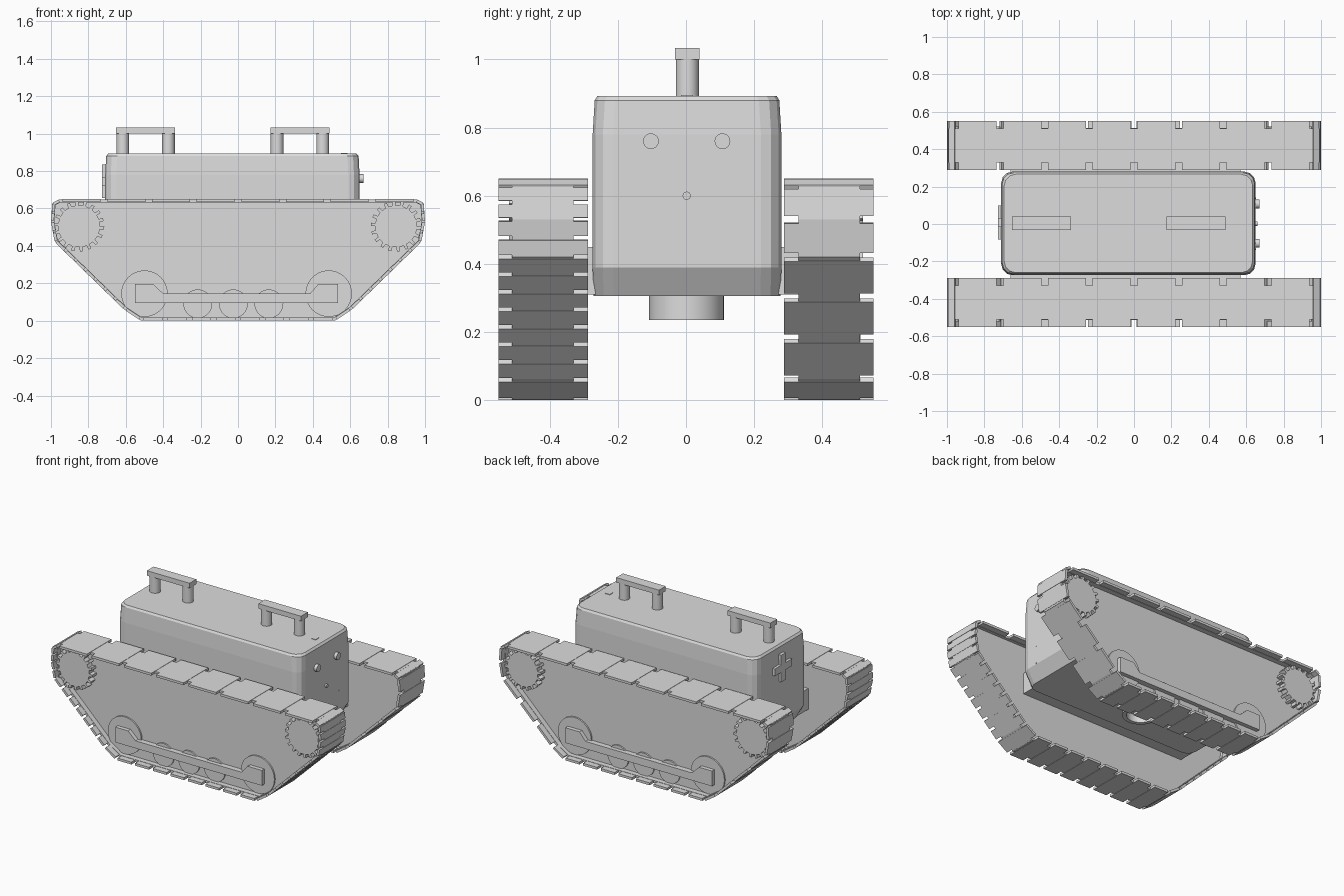
import bpy, bmesh, math
from mathutils import Vector

if "Cube" in bpy.data.objects:
    bpy.data.objects.remove(bpy.data.objects["Cube"])

grey = bpy.data.materials.new("plain_grey")
grey.diffuse_color = (0.72, 0.72, 0.72, 1)
grey.use_nodes = True
grey.node_tree.nodes["Principled BSDF"].inputs["Base Color"].default_value = grey.diffuse_color


def finish(name, bm, smooth=False):
    bmesh.ops.recalc_face_normals(bm, faces=bm.faces)
    me = bpy.data.meshes.new(name)
    bm.to_mesh(me)
    bm.free()
    me.materials.append(grey)
    ob = bpy.data.objects.new(name, me)
    bpy.context.collection.objects.link(ob)
    if smooth:
        bpy.ops.object.select_all(action='DESELECT')
        ob.select_set(True)
        bpy.context.view_layer.objects.active = ob
        bpy.ops.object.shade_smooth_by_angle(angle=math.radians(35))
    return ob


def loft(bm, rings):
    """Skin a list of equal-length rings and cap both ends."""
    vs = [[bm.verts.new(p) for p in r] for r in rings]
    n = len(vs[0])
    for a, b in zip(vs, vs[1:]):
        for i in range(n):
            j = (i + 1) % n
            bm.faces.new((a[i], a[j], b[j], b[i]))
    bm.faces.new(vs[0])
    bm.faces.new(vs[-1])


def prism_y(bm, pts, y0, y1):
    loft(bm, [[(x, y, z) for x, z in pts] for y in (y0, y1)])


def prism_x(bm, pts, x0, x1):
    loft(bm, [[(x, y, z) for y, z in pts] for x in (x0, x1)])


def prism_z(bm, pts, z0, z1):
    loft(bm, [[(x, y, z) for x, y in pts] for z in (z0, z1)])


def circle(cx, cy, r, n=32):
    return [(cx + r * math.cos(2 * math.pi * i / n),
             cy + r * math.sin(2 * math.pi * i / n)) for i in range(n)]


def rect(a0, a1, b0, b1):
    return [(a0, b0), (a1, b0), (a1, b1), (a0, b1)]


def part(name, prism, pts, a, b, smooth=False):
    bm = bmesh.new()
    prism(bm, pts, a, b)
    return finish(name, bm, smooth)


# Hull: rounded plan, bevelled top edge, sloped lower ends
def plan(z, dx, dy, r=0.06):
    x0, x1, y0, y1 = -0.71 + dx, 0.65 - dx, -0.274 + dy, 0.28 - dy
    ring = []
    for cx, cy, a0 in ((x1 - r, y1 - r, 0), (x0 + r, y1 - r, 90),
                       (x0 + r, y0 + r, 180), (x1 - r, y0 + r, 270)):
        for k in range(4):
            a = math.radians(a0 + 30 * k)
            ring.append((cx + r * math.cos(a), cy + r * math.sin(a), z))
    return ring


bm = bmesh.new()
loft(bm, [plan(0.305, 0.05, 0.002), plan(0.39, 0, 0), plan(0.78, 0, 0),
          plan(0.88, 0.005, 0.006), plan(0.893, 0.016, 0.014)])
finish("hull", bm)

# Cross plate joining hull and tracks, and hollow round base underneath
part("track_mount", prism_y, rect(-0.66, 0.57, 0.31, 0.45), -0.36, 0.36)
bm = bmesh.new()
loft(bm, [[(x, y, z) for x, y in circle(-0.05, 0.002, r)]
          for r, z in ((0.11, 0.31), (0.11, 0.235), (0.085, 0.235), (0.085, 0.285))])
finish("base_ring", bm, True)

# Grab handles on the roof
for i, cx in enumerate((-0.494, 0.331)):
    part(f"handle_bar_{i}", prism_z, rect(cx - 0.158, cx + 0.158, -0.032, 0.039), 1.0, 1.033)
    for j, dx in enumerate((-0.122, 0.122)):
        part(f"handle_post_{i}_{j}", prism_z, circle(cx + dx, 0.004, 0.034, 24), 0.88, 1.0, True)
part("roof_sensor", prism_z, rect(0.55, 0.585, -0.015, 0.02), 0.89, 0.896)

# Face details on the +x end
for i, y in enumerate((-0.103, 0.107)):
    part(f"eye_{i}", prism_x, circle(y, 0.76, 0.023, 24), 0.64, 0.67, True)
part("nose", prism_x, circle(0.002, 0.6, 0.012, 16), 0.64, 0.66, True)
bm = bmesh.new()
for y in (-0.135, 0.137):
    for z in (0.395, 0.515):
        prism_x(bm, circle(y, z, 0.004, 8), 0.64, 0.653)
finish("face_rivets", bm)

# Raised cross on the -x end
c, l, w, zc = 0.008, 0.09, 0.024, 0.745
cross = [(c + a, zc + b) for a, b in (
    (-w, -l), (w, -l), (w, -w), (l, -w), (l, w), (w, w),
    (w, l), (-w, l), (-w, w), (-l, w), (-l, -w), (-w, -w))]
part("rear_cross", prism_x, cross, -0.727, -0.70)

# Track outline, right half mirrored to the left
half = [(0.955, 0.65), (0.993, 0.63), (1.0, 0.53), (0.98, 0.42), (0.61, 0.06), (0.52, 0.0)]
outline = half + [(-x, z) for x, z in reversed(half)]


def shrink(sx, sz):
    return [(x * sx, 0.325 + (z - 0.325) * sz) for x, z in outline]


def track_plates(name, y0, y1, counts, thick, gap, drop=0.0):
    """Plates laid along the outline, optionally with gaps between them."""
    bm = bmesh.new()
    for i, n in enumerate(counts):
        p = Vector(outline[i])
        q = Vector(outline[(i + 1) % len(outline)])
        d = (q - p) / n
        u = d.normalized()
        inward = Vector((u.y, -u.x))
        if inward.dot(Vector((0, 0.325)) - (p + q) / 2) < 0:
            inward = -inward
        g = u * min(gap, d.length * 0.11)
        lo, hi = inward * drop, inward * (drop + thick)
        for k in range(n):
            a, b = p + d * k + g, p + d * (k + 1) - g
            prism_y(bm, [a + lo, b + lo, b + hi, a + hi], y0, y1)
    finish(name, bm)


bar = [(-0.55, 0.095), (0.535, 0.095), (0.535, 0.197), (0.43, 0.197),
       (0.385, 0.145), (-0.40, 0.145), (-0.455, 0.197), (-0.55, 0.197)]

for label, s, slope_n, end_n in (("front", -1, 7, 2), ("rear", 1, 3, 1)):
    counts = [1, end_n, end_n, slope_n, 1, 8, 1, slope_n, end_n, end_n, 1, 8]
    # Wide notched pads joined by a narrower continuous belt
    track_plates(f"{label}_track_pads", s * 0.288, s * 0.55, counts, 0.016, 0.018)
    track_plates(f"{label}_track_belt", s * 0.33, s * 0.51, [1] * 12, 0.016, 0, 0.002)
    # Side frame, recessed inside the belt
    part(f"{label}_track_frame", prism_y, shrink(0.99, 0.97), s * 0.35, s * 0.475)
    # Road wheels: two large, three small
    for i, (x, z, r) in enumerate(((-0.5, 0.145, 0.124), (0.485, 0.145, 0.124),
                                   (-0.215, 0.09, 0.077), (-0.025, 0.09, 0.077),
                                   (0.165, 0.09, 0.077))):
        part(f"{label}_wheel_{i}", prism_y, circle(x, z, r), s * 0.44, s * 0.485, True)
    part(f"{label}_wheel_bar", prism_y, bar, s * 0.47, s * 0.512)
    # Toothed sprockets at both upper ends
    for i, x in enumerate((-0.85, 0.845)):
        teeth = []
        for k in range(18):
            for f, r in ((0, 0.112), (0.55, 0.112), (0.6, 0.135), (0.95, 0.135)):
                a = 2 * math.pi * (k + f) / 18
                teeth.append((x + r * math.cos(a), 0.505 + r * math.sin(a)))
        part(f"{label}_sprocket_{i}", prism_y, teeth, s * 0.44, s * 0.52)
